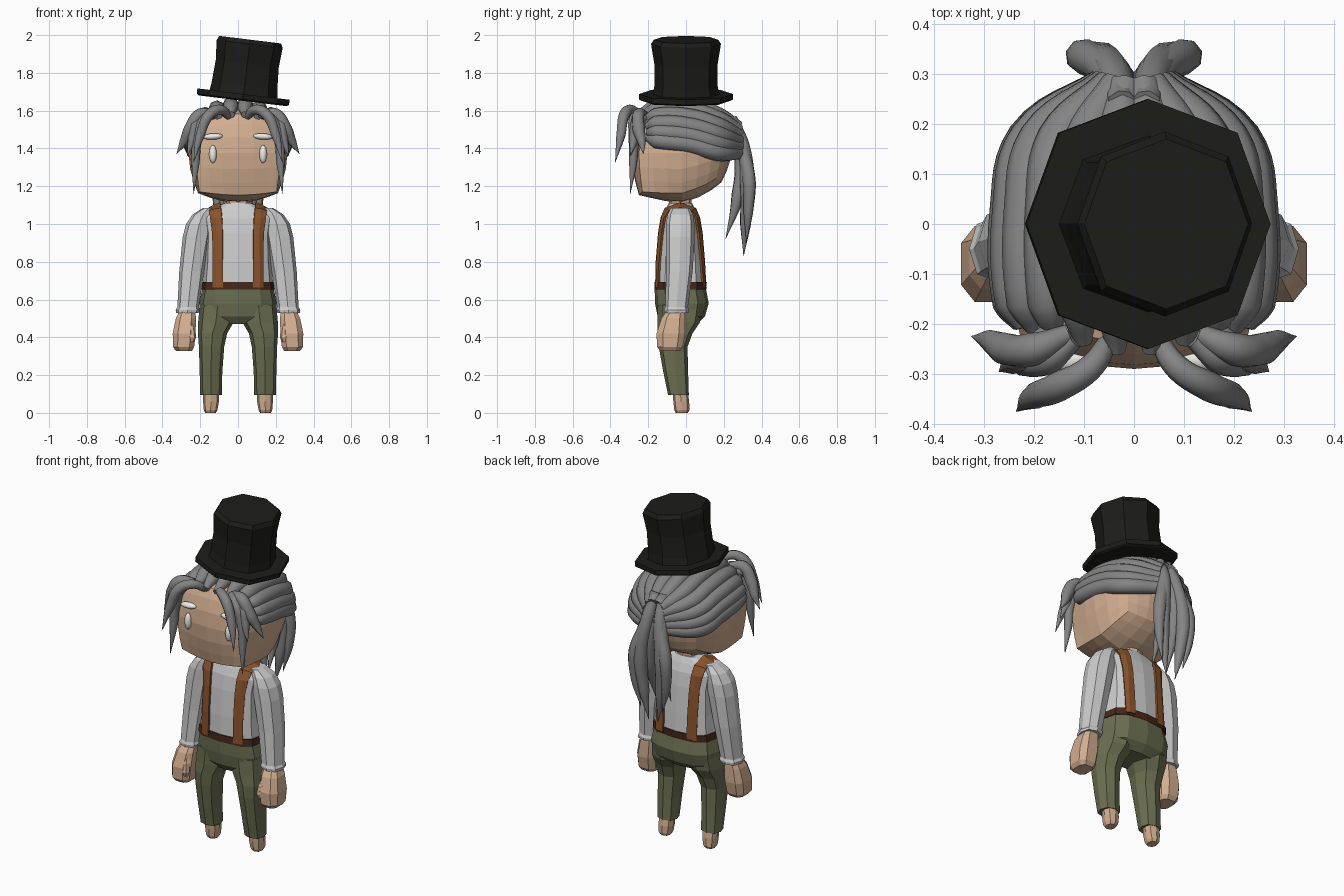
import bpy, bmesh
from math import sin, cos, pi, radians
from mathutils import Vector

if "Cube" in bpy.data.objects:
    bpy.data.objects.remove(bpy.data.objects["Cube"])

def material(name, r, g, b):
    m = bpy.data.materials.new(name)
    m.diffuse_color = (r, g, b, 1)
    m.use_nodes = True
    m.node_tree.nodes["Principled BSDF"].inputs["Base Color"].default_value = m.diffuse_color
    return m

SKIN = material("skin", .64, .42, .28)
HAIR = material("grey_hair", .23, .23, .23)
SHIRT = material("shirt_cloth", .52, .53, .54)
PANTS = material("olive_cloth", .15, .16, .085)
STRAP = material("tan_leather", .25, .085, .025)
BELT = material("dark_leather", .06, .02, .01)
BLACK = material("black_felt", .012, .012, .01)
WHITE = material("white", .85, .84, .8)

def finish(name, bm, mat, mirror=False):
    bmesh.ops.recalc_face_normals(bm, faces=bm.faces)
    me = bpy.data.meshes.new(name)
    bm.to_mesh(me)
    bm.free()
    ob = bpy.data.objects.new(name, me)
    bpy.context.collection.objects.link(ob)
    me.materials.append(mat)
    if mirror:
        ob.modifiers.new("mirror", 'MIRROR')
    return ob

def loft(name, rings, mat, n=8, p=2.5, mirror=False, turn=0):
    """Stack of rounded-box rings (cx, cy, z, rx, ry), capped at both ends."""
    bm = bmesh.new()
    loops = []
    for cx, cy, z, rx, ry in rings:
        loop = []
        for k in range(n):
            c, s = cos(2*pi*(k+turn)/n), sin(2*pi*(k+turn)/n)
            x = abs(c)**(2/p) * (1 if c > 0 else -1)
            y = abs(s)**(2/p) * (1 if s > 0 else -1)
            loop.append(bm.verts.new((cx + rx*x, cy + ry*y, z)))
        loops.append(loop)
    for a, b in zip(loops, loops[1:]):
        for k in range(n):
            bm.faces.new((a[k], a[(k+1) % n], b[(k+1) % n], b[k]))
    bm.faces.new(loops[0])
    bm.faces.new(loops[-1])
    return finish(name, bm, mat, mirror)

def strands(name, paths, mat):
    """Tapered smooth locks (x, y, z, radius), made on both sides."""
    cu = bpy.data.curves.new(name, 'CURVE')
    cu.dimensions = '3D'
    cu.bevel_depth, cu.bevel_resolution, cu.resolution_u = 1, 2, 6
    cu.use_fill_caps = True
    for side in (1, -1):
        for path in paths:
            sp = cu.splines.new('BEZIER')
            sp.bezier_points.add(len(path) - 1)
            for bp, (x, y, z, r) in zip(sp.bezier_points, path):
                bp.co, bp.radius = (side*x, y, z), r
                bp.handle_left_type = bp.handle_right_type = 'AUTO'
    ob = bpy.data.objects.new(name, cu)
    bpy.context.collection.objects.link(ob)
    cu.materials.append(mat)
    bpy.ops.object.select_all(action='DESELECT')
    ob.select_set(True)
    bpy.context.view_layer.objects.active = ob
    bpy.ops.object.convert(target='MESH')
    bpy.ops.object.shade_smooth_by_angle(angle=radians(60))

def ellipsoid(name, loc, size, mat, tilt=0):
    bm = bmesh.new()
    bmesh.ops.create_uvsphere(bm, u_segments=12, v_segments=8, radius=1)
    for v in bm.verts:
        x, z = v.co.x*size[0], v.co.z*size[2]
        v.co = Vector(loc) + Vector((x*cos(tilt) - z*sin(tilt), v.co.y*size[1],
                                     x*sin(tilt) + z*cos(tilt)))
    for f in bm.faces:
        f.smooth = True
    return finish(name, bm, mat, True)

# Head: cube rounded toward a sphere, flatter on the face side
bm = bmesh.new()
bmesh.ops.create_cube(bm, size=2)
bmesh.ops.subdivide_edges(bm, edges=bm.edges, cuts=5, use_grid_fill=True)
for v in bm.verts:
    m = .66 + .14*v.co.y + (.2*v.co.z if v.co.z > 0 else 0)
    c = v.co.lerp(v.co.normalized(), min(m, 1))
    v.co = (.262*c.x, -.02 + .27*c.y, 1.375 + .262*c.z)
    if c.y > 0 and c.z < 0:
        v.co.z += .06*c.y
finish("head", bm, SKIN)
ellipsoid("eyes", (.133, -.275, 1.37), (.02, .02, .048), WHITE)
ellipsoid("eyebrows", (.132, -.272, 1.463), (.052, .022, .017), WHITE, -.06)
loft("neck", [(0, -.03, 1.06, .06, .06), (0, -.03, 1.16, .06, .06)], SKIN)

# Swept-back hair over the skull
sweep = []
for deg in (9, 27, 45, 62, 78, 92):
    s, c = sin(radians(deg)), cos(radians(deg))
    sweep.append([(.225*s, -.265 + .06*s, 1.46 + .12*c, .018),
                  (.24*s, -.16, 1.45 + .17*c, .043),
                  (.243*s, .03, 1.425 + .195*c, .046),
                  (.21*s, .17, 1.385 + .19*c, .046),
                  (.05*s + .01, .28, 1.38 + .13*c, .035)])
strands("swept_hair", sweep, HAIR)

# Loose locks at the front
strands("front_locks", [
    [(.05, -.235, 1.57, .02), (.09, -.29, 1.605, .026), (.15, -.325, 1.58, .03),
     (.20, -.345, 1.47, .026), (.235, -.375, 1.325, .001)],
    [(.13, -.22, 1.58, .02), (.20, -.25, 1.58, .033), (.255, -.25, 1.50, .034),
     (.285, -.235, 1.44, .024), (.325, -.225, 1.37, .001)],
    [(.12, -.23, 1.58, .02), (.17, -.27, 1.56, .03), (.215, -.275, 1.46, .03),
     (.225, -.28, 1.32, .022), (.235, -.295, 1.16, .001)],
    [(.16, -.21, 1.56, .02), (.215, -.26, 1.54, .028), (.24, -.275, 1.45, .026),
     (.27, -.295, 1.36, .001)]], HAIR)

# Ponytail
strands("ponytail", [
    [(.025, .24, 1.56, .03), (.04, .30, 1.42, .036), (.07, .325, 1.20, .042),
     (.055, .315, 1.0, .03), (.03, .305, .83, .001)],
    [(.02, .25, 1.52, .03), (.03, .29, 1.35, .035), (.045, .275, 1.15, .036),
     (.05, .21, .92, .001)],
    [(.03, .25, 1.53, .03), (.06, .31, 1.36, .034), (.1, .335, 1.22, .036),
     (.1, .33, 1.06, .026), (.07, .32, .9, .001)]], HAIR)

# Tilted top hat
hat = [loft("hat_brim", [(0, 0, -.018, .235, .235), (0, 0, -.01, .246, .25),
                         (0, 0, .018, .246, .25)], BLACK, p=2.2),
       loft("hat_crown", [(0, 0, 0, .183, .18), (0, 0, .06, .175, .168),
                          (0, 0, .18, .168, .168), (0, 0, .285, .176, .185),
                          (0, 0, .308, .165, .17)], BLACK, p=2.2)]
for part in hat:
    part.location = (.027, 0, 1.67)
    part.rotation_euler = (0, radians(7), 0)

# Shirt body and sleeves
torso = loft("shirt_body", [
    (0, -.028, .66, .188, .132), (0, -.03, .8, .176, .125), (0, -.03, .95, .172, .112),
    (0, -.03, 1.03, .185, .098), (0, -.03, 1.075, .15, .08), (0, -.03, 1.11, .075, .062)],
    SHIRT, n=12, p=3)
loft("sleeves", [
    (.268, -.05, .53, .06, .064), (.266, -.05, .545, .064, .066), (.264, -.05, .56, .057, .06),
    (.245, -.035, .75, .066, .07), (.22, -.03, .93, .073, .076), (.205, -.03, 1.0, .07, .076),
    (.185, -.03, 1.05, .056, .068), (.155, -.03, 1.085, .03, .05)],
    SHIRT, mirror=True)

# Fists and thumbs
loft("fists", [
    (.286, -.085, .328, .045, .055), (.288, -.085, .35, .059, .072), (.285, -.08, .42, .064, .08),
    (.276, -.068, .50, .056, .066), (.268, -.055, .54, .045, .05)],
    SKIN, p=3, mirror=True, turn=.5)
loft("thumbs", [(.245, -.135, .375, .014, .014), (.243, -.137, .40, .021, .022),
                (.248, -.125, .45, .022, .025), (.262, -.10, .495, .02, .025)],
     SKIN, n=6, mirror=True)

# Suspenders: strips wrapped over the shirt
bm = bmesh.new()
rows = []
for x, y, z in [(.115, -.17, .67), (.115, -.165, .8), (.115, -.15, .95), (.118, -.13, 1.03),
                (.122, -.1, 1.075), (.124, -.03, 1.10), (.122, .04, 1.075),
                (.118, .07, 1.03), (.115, .09, .95), (.112, .1, .8), (.112, .11, .67)]:
    rows.append([bm.verts.new((x + d, y, z)) for d in (-.035, 0, .035)])
for a, b in zip(rows, rows[1:]):
    for k in range(2):
        bm.faces.new((a[k], a[k+1], b[k+1], b[k]))
straps = finish("suspenders", bm, STRAP)
wrap = straps.modifiers.new("wrap", 'SHRINKWRAP')
wrap.target, wrap.wrap_mode, wrap.offset = torso, 'ABOVE_SURFACE', .008
thick = straps.modifiers.new("thickness", 'SOLIDIFY')
thick.thickness, thick.offset = .012, 0
straps.modifiers.new("mirror", 'MIRROR')

# Belt, trousers and feet
loft("belt", [(0, -.03, .652, .195, .138), (0, -.028, .692, .19, .138)], BELT, n=12, p=3)
loft("trouser_seat", [
    (0, -.03, .47, .12, .09), (0, -.025, .51, .2, .125), (0, -.022, .58, .205, .142),
    (0, -.03, .655, .19, .136)], PANTS, n=12, p=2.7)
loft("trouser_legs", [
    (.143, -.04, .095, .057, .055), (.143, -.055, .22, .06, .066), (.14, -.068, .35, .067, .076),
    (.135, -.058, .42, .077, .092), (.117, -.038, .48, .094, .112), (.108, -.03, .57, .095, .12)],
    PANTS, mirror=True)
loft("feet", [
    (.145, -.022, 0, .028, .032), (.145, -.022, .015, .036, .04), (.143, -.025, .06, .042, .042),
    (.143, -.032, .12, .042, .04)], SKIN, mirror=True)
